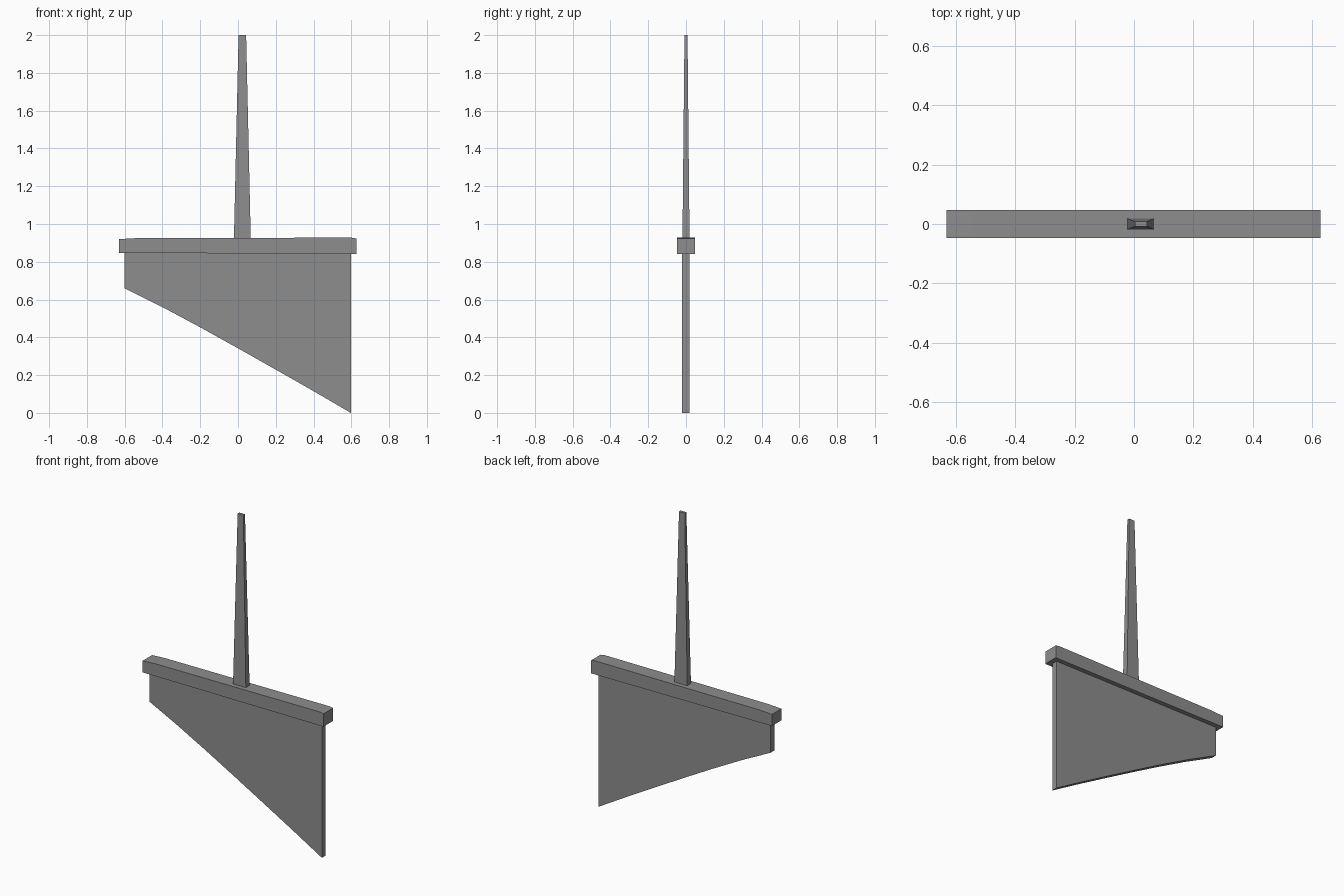
import bpy
import bmesh

cube = bpy.data.objects.get("Cube")
if cube:
    bpy.data.objects.remove(cube, do_unlink=True)

GREY = (0.27, 0.27, 0.27, 1.0)
grey = bpy.data.materials.new("plain grey")
grey.use_nodes = True
grey.diffuse_color = GREY
grey.node_tree.nodes["Principled BSDF"].inputs["Base Color"].default_value = GREY


def finish(name, bm):
    """Turn a bmesh into a flat-shaded grey object."""
    bmesh.ops.recalc_face_normals(bm, faces=bm.faces)
    mesh = bpy.data.meshes.new(name)
    bm.to_mesh(mesh)
    bm.free()
    mesh.materials.append(grey)
    obj = bpy.data.objects.new(name, mesh)
    bpy.context.collection.objects.link(obj)
    return obj


def slab(name, outline, y_front, y_back):
    """Extrude an x-z outline through the thickness."""
    bm = bmesh.new()
    face = bm.faces.new([bm.verts.new((x, y_front, z)) for x, z in outline])
    out = bmesh.ops.extrude_face_region(bm, geom=[face])
    verts = [v for v in out["geom"] if isinstance(v, bmesh.types.BMVert)]
    bmesh.ops.translate(bm, verts=verts, vec=(0, y_back - y_front, 0))
    return finish(name, bm)


# Thin fin with a gently bowed, sloping lower edge
lower_edge = [(-0.6, 0.66), (-0.4, 0.56), (-0.2, 0.453), (0, 0.342),
              (0.2, 0.229), (0.4, 0.115), (0.52, 0.045), (0.597, 0)]
slab("fin", lower_edge + [(0.597, 0.86), (-0.6, 0.86)], -0.02, 0.018)

# Wider rail capping the fin
slab("rail", [(-0.63, 0.847), (0.627, 0.842), (0.627, 0.923),
              (0.6, 0.928), (-0.54, 0.925), (-0.63, 0.92)], -0.047, 0.047)

# Tapered mast: half sizes shrink from foot to tip
bm = bmesh.new()
bmesh.ops.create_cube(bm, size=2)
for v in bm.verts:
    tip = v.co.z > 0
    half_x, half_y = (0.02, 0.008) if tip else (0.045, 0.019)
    v.co = (0.023 + v.co.x * half_x, v.co.y * half_y, 2.0 if tip else 0.9)
finish("mast", bm)
